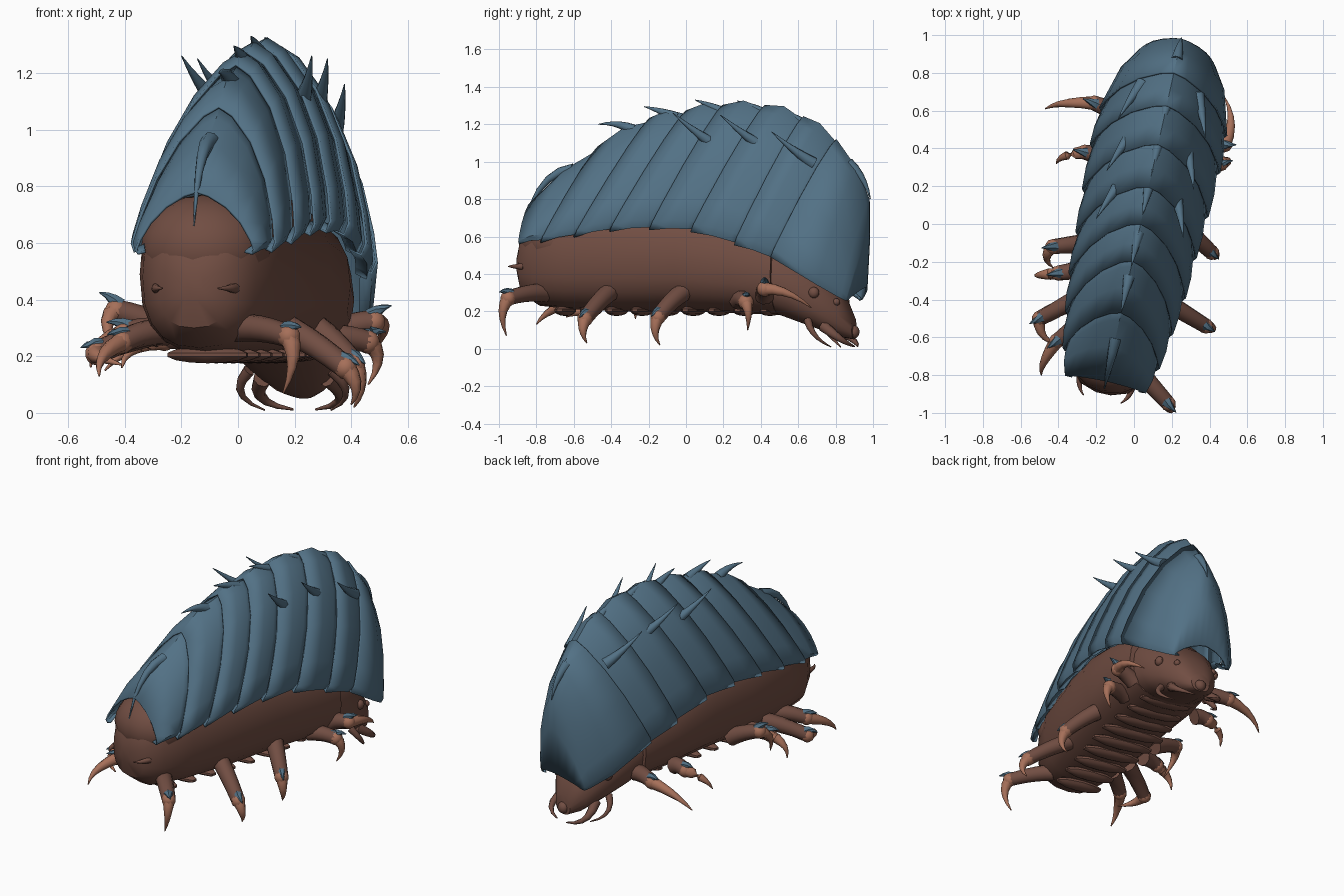
import bpy, bmesh, math
from mathutils import Vector, Matrix

if "Cube" in bpy.data.objects:
    bpy.data.objects.remove(bpy.data.objects["Cube"])

# The creature's own axis is turned slightly about z
FRAME = Matrix.Translation((0.035, 0, 0)) @ Matrix.Rotation(math.radians(-12.4), 4, 'Z')
WORLD = Matrix.Identity(4)


def material(name, rgb):
    m = bpy.data.materials.new(name)
    m.use_nodes = True
    m.diffuse_color = (*rgb, 1)
    m.node_tree.nodes["Principled BSDF"].inputs["Base Color"].default_value = (*rgb, 1)
    return m


BLUE = material("slate blue shell", (0.085, 0.165, 0.235))
BROWN = material("dark brown skin", (0.165, 0.075, 0.055))
CLAW = material("tan claw", (0.38, 0.16, 0.10))


def finish(bm, name, mat, frame=FRAME, angle=35):
    bmesh.ops.recalc_face_normals(bm, faces=bm.faces)
    me = bpy.data.meshes.new(name)
    bm.to_mesh(me)
    bm.free()
    me.materials.append(mat)
    for p in me.polygons:
        p.use_smooth = True
    me.set_sharp_from_angle(angle=math.radians(angle))
    ob = bpy.data.objects.new(name, me)
    ob.matrix_world = frame
    bpy.context.scene.collection.objects.link(ob)
    return ob


def loft(rings, name, mat, closed=True, frame=FRAME, angle=35):
    bm = bmesh.new()
    vs = [[bm.verts.new(p) for p in ring] for ring in rings]
    n = len(rings[0])
    for a, b in zip(vs, vs[1:]):
        for i in range(n if closed else n - 1):
            j = (i + 1) % n
            bm.faces.new((a[i], a[j], b[j], b[i]))
    if closed:
        bm.faces.new(vs[0])
        bm.faces.new(vs[-1])
    return finish(bm, name, mat, frame, angle)


def tube(points, r0, r1, name, mat, frame=FRAME, sides=8, steps=5):
    # Tapered tube along a quadratic curve through three points
    a, b, c = (Vector(p) for p in points)
    ctrl = b * 2 - (a + c) / 2
    rings = []
    for k in range(steps + 1):
        t = k / steps
        p = a * (1 - t) ** 2 + ctrl * 2 * t * (1 - t) + c * t * t
        d = ((ctrl - a) * (1 - t) + (c - ctrl) * t).normalized()
        side = d.cross(Vector((0.9, 0.2, 0.3))).normalized()
        up = side.cross(d)
        r = r0 + (r1 - r0) * t
        rings.append([p + r * (math.cos(q) * side + math.sin(q) * up)
                      for q in (2 * math.pi * i / sides for i in range(sides))])
    return loft(rings, name, mat, frame=frame, angle=55)


def ball(center, size, name, mat, frame=FRAME, seg=12):
    bm = bmesh.new()
    mtx = Matrix.Translation(center) @ Matrix.Diagonal((*size, 1))
    bmesh.ops.create_uvsphere(bm, u_segments=seg, v_segments=seg // 2 + 2, radius=1, matrix=mtx)
    return finish(bm, name, mat, frame)


# Body and head: rounded sections of (along, centre height, half width, half height)
def body_part(sections, name, power=0.8):
    def bend(v):
        return math.copysign(abs(v) ** power, v)
    angles = [2 * math.pi * i / 20 for i in range(20)]
    rings = [[(w * bend(math.cos(q)), s, z + h * bend(math.sin(q))) for q in angles]
             for s, z, w, h in sections]
    return loft(rings, name, BROWN)


body_part([(-.92, .45, .04, .05), (-.89, .45, .13, .15), (-.80, .48, .205, .25),
           (-.62, .49, .255, .28), (-.3, .49, .29, .29), (0, .49, .30, .29),
           (.3, .45, .305, .26), (.52, .40, .27, .22)], "body")
body_part([(.46, .40, .25, .20), (.6, .35, .24, .20), (.74, .27, .19, .17),
           (.86, .18, .13, .12), (.92, .11, .06, .06)], "head")
ball((0, -.69, .58), (.235, .225, .19), "tail_cap", BROWN, seg=16)
ball((0, .92, .09), (.035, .03, .035), "snout", BROWN)

# Belly ribs
for k in range(9):
    s = -.66 + k * .14
    ball((0, s, .205), (.22 - .1 * abs(s), .05, .03), "belly_rib", BROWN, seg=10)

# Shell sections: (apex along, apex z, bottom along, bottom z, half width)
rims = [(.82, 1.11, .54, .50, .335), (.64, 1.23, .34, .58, .34), (.43, 1.29, .10, .65, .33),
        (.20, 1.29, -.13, .66, .315), (0, 1.26, -.35, .65, .305), (-.20, 1.22, -.55, .62, .28),
        (-.48, 1.07, -.74, .59, .25), (-.85, .77, -.87, .58, .205)]
HALF = [(.84, .02), (.96, -.01), (1, .05), (.93, .22), (.76, .5), (.5, .76), (.2, .94), (0, 1)]
OUTLINE = HALF + [(-u, h) for u, h in HALF[-2::-1]]


def section(rim, grow=0.0, lift=0.0, drop=0.0):
    sa, za, sb, zb, w = rim
    zb -= drop
    return [(u * (w + grow), sb + (sa - sb) * h, zb + (za + grow + lift - zb) * h)
            for u, h in OUTLINE]


def mix(a, b, t):
    return tuple(x + (y - x) * t for x, y in zip(a, b))


def plate(rings, name):
    ob = loft(rings, name, BLUE, closed=False)
    mod = ob.modifiers.new("thickness", 'SOLIDIFY')
    mod.thickness = 0.01
    mod.offset = 0


# Front hood narrows to a blunt keel over the head
hood = [(.985, .33, .92, .26, .17), (1.0, .62, .915, .265, .185), (1.0, .80, .89, .28, .205),
        (.93, .96, .78, .35, .27), rims[0]]
plate([section(r, g) for r, g in zip(hood, (0, 0, 0, .006, .008))], "head_plate")

# Overlapping back plates, each flaring at its trailing edge
for a, b in zip(rims, rims[1:]):
    plate([section(mix(a, b, -.22), -.022), section(mix(a, b, .1), -.006, .004),
           section(mix(a, b, .5), .008, .024), section(b, .009, 0, .015)],
          "tail_plate" if b is rims[-1] else "back_plate")

# Ridge spikes
ridge = [((-.62, .96), (-.78, .88), (-.89, .66)), ((-.29, 1.17), (-.38, 1.20), (-.48, 1.2)),
         ((-.05, 1.235), (-.14, 1.27), (-.23, 1.295)), ((.21, 1.26), (.13, 1.30), (.05, 1.33)),
         ((.44, 1.25), (.36, 1.295), (.28, 1.325)), ((.66, 1.19), (.59, 1.24), (.52, 1.27)),
         ((.89, .99), (.965, .91), (1.01, .80))]
for pts in ridge:
    tube([(0, s, z) for s, z in pts], .032, .002, "ridge_spike", BLUE)

# Paired spikes on the flanks of the back
for s, z in ((.19, 1.09), (.45, 1.08), (.73, .99)):
    for side in (-1, 1):
        tube([(side * .15, s, z), (side * .195, s - .10, z + .075), (side * .235, s - .21, z + .17)],
             .036, .002, "flank_spike", BLUE)

# Face details and tail barbs
for side in (-1, 1):
    ball((side * .185, .74, .30), (.025, .03, .03), "eye", BROWN)
    ball((side * .12, .85, .25), (.02, .02, .02), "brow_knob", BROWN)
    tube([(side * .12, .78, .12), (side * .14, .88, .05), (side * .04, .93, .012)],
         .032, .004, "mandible", BROWN)
    tube([(side * .15, .70, .15), (side * .19, .75, .07), (side * .12, .82, .01)],
         .022, .003, "mouth_hook", BROWN)
    tube([(side * .14, -.86, .44), (side * .13, -.91, .44), (side * .10, -.95, .44)],
         .02, .003, "tail_barb", BROWN)

# Legs: (hip, knee, claw tip), each posed on its own
right_legs = [((.0, -.75, .30), (.18, -.95, .27), (.16, -.96, .07)),
              ((.15, -.40, .31), (.38, -.54, .16), (.40, -.53, .03)),
              ((.27, -.02, .30), (.41, -.15, .17), (.41, -.14, .02)),
              ((.30, .28, .26), (.46, .32, .25), (.46, .33, .10)),
              ((.35, .42, .28), (.48, .42, .32), (.48, .67, .22))]
left_legs = [((-.25, -.50, .29), (-.41, -.62, .25), (-.49, -.80, .13)),
             ((-.27, -.38, .29), (-.50, -.50, .21), (-.41, -.64, .17)),
             ((-.27, -.24, .28), (-.40, -.26, .28), (-.52, -.27, .16)),
             ((-.24, -.10, .28), (-.43, -.12, .36), (-.43, -.23, .20)),
             ((-.17, .36, .26), (-.26, .38, .26), (-.41, .32, .16)),
             ((-.06, .58, .27), (-.21, .64, .27), (-.47, .61, .15))]
for label, legs in (("right", right_legs), ("left", left_legs)):
    for leg in legs:
        hip, knee, tip = (Vector(p) for p in leg)
        out = (knee - hip).normalized()
        tube([hip, (hip + knee) / 2 + Vector((0, 0, .01)), knee], .052, .04,
             label + "_leg", BROWN, WORLD, 10)
        ball(knee, (.042, .042, .042), label + "_knee", CLAW, WORLD, 10)
        tube([knee, (knee + tip) / 2 + out * .035 + Vector((0, 0, .015)), tip],
             .038, .003, label + "_claw", CLAW, WORLD)
        tube([knee - out * .01 + Vector((0, 0, .025)), knee + out * .025 + Vector((0, 0, .04)),
              knee + out * .065 + Vector((0, 0, .04))], .03, .002,
             label + "_knee_spur", BLUE, WORLD, 6, 3)
